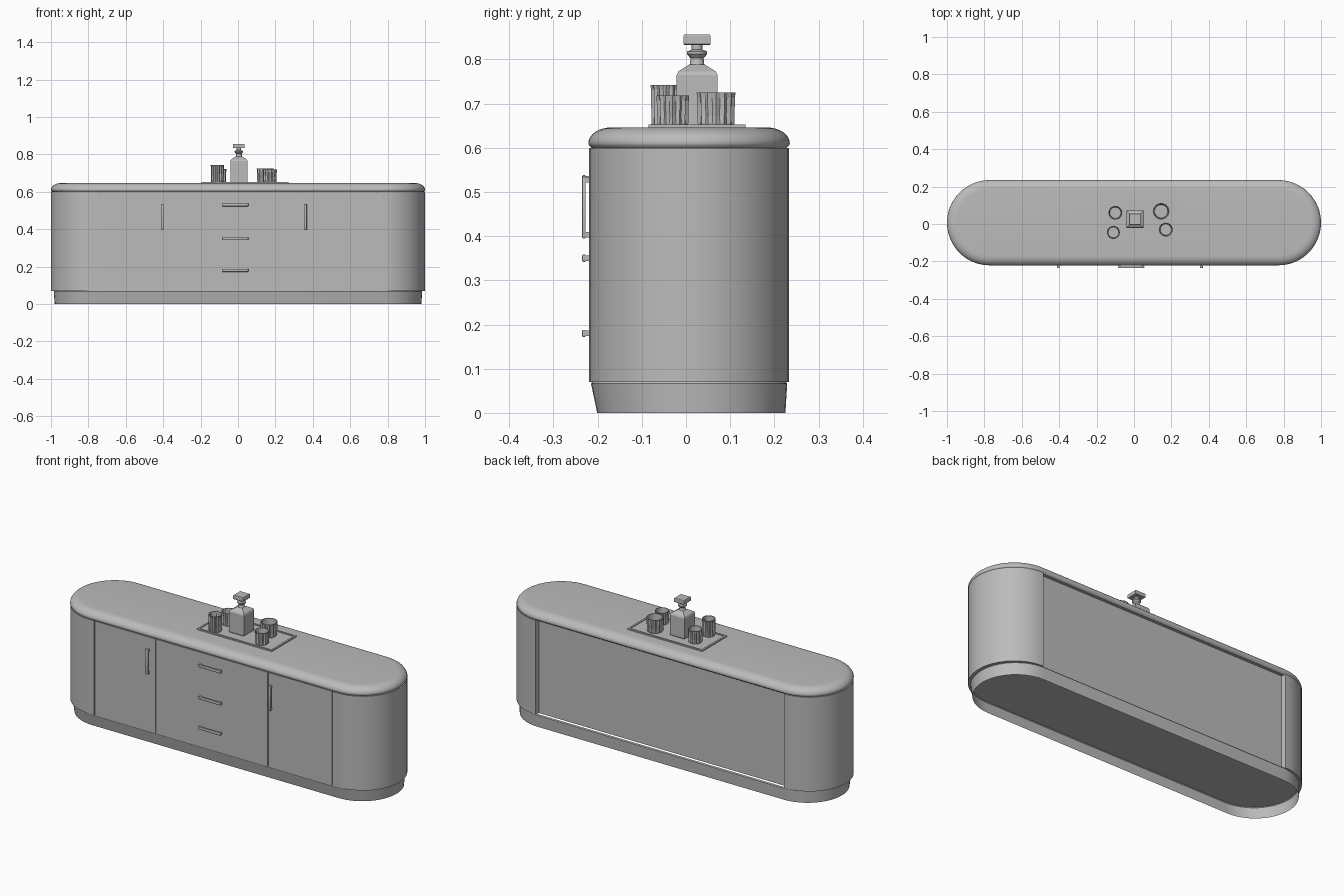
import bpy, bmesh, math
from math import pi, cos, sin

cube = bpy.data.objects.get("Cube")
if cube:
    bpy.data.objects.remove(cube)

grey = bpy.data.materials.new("plain_grey")
grey.use_nodes = True
grey.diffuse_color = (0.5, 0.5, 0.5, 1)
grey.node_tree.nodes["Principled BSDF"].inputs["Base Color"].default_value = (0.5, 0.5, 0.5, 1)

CY = 0.007      # depth centre of the cabinet
R = 0.226       # radius of the rounded ends


def finish(name, bm, smooth=True):
    bmesh.ops.recalc_face_normals(bm, faces=bm.faces)
    me = bpy.data.meshes.new(name)
    bm.to_mesh(me)
    bm.free()
    me.materials.append(grey)
    ob = bpy.data.objects.new(name, me)
    bpy.context.scene.collection.objects.link(ob)
    if smooth:
        bpy.ops.object.select_all(action='DESELECT')
        ob.select_set(True)
        bpy.context.view_layer.objects.active = ob
        bpy.ops.object.shade_smooth_by_angle(angle=math.radians(35))
    return ob


def loft(name, rings, bottom=True, top=True, smooth=True):
    """Skin a stack of equal-length closed rings."""
    bm = bmesh.new()
    loops = [[bm.verts.new(p) for p in ring] for ring in rings]
    n = len(loops[0])
    for a, b in zip(loops, loops[1:]):
        for i in range(n):
            j = (i + 1) % n
            bm.faces.new((a[i], a[j], b[j], b[i]))
    if bottom:
        bm.faces.new(loops[0])
    if top:
        bm.faces.new(loops[-1])
    return finish(name, bm, smooth)


def outline(half, r, cy, z, front=(), back=(), n=24):
    """Rounded-end plan shape, with extra points along the front and back."""
    c = half - r
    def arc(x, a):
        return [(x + r * cos(a + pi * i / n), cy + r * sin(a + pi * i / n), z) for i in range(n + 1)]
    straight = lambda pts: [(x, y, z) for x, y in pts]
    return arc(c, -pi / 2) + straight(back) + arc(-c, pi / 2) + straight(front)


def box(name, size, loc, bevel=0.0):
    bm = bmesh.new()
    bmesh.ops.create_cube(bm, size=1)
    for v in bm.verts:
        v.co = [v.co[i] * size[i] + loc[i] for i in range(3)]
    if bevel:
        bmesh.ops.bevel(bm, geom=bm.edges[:], offset=bevel, segments=2, affect='EDGES', profile=0.5)
    return finish(name, bm)


# Cabinet: door joints cut into the front, panel recess cut into the back
front_y, back_y = CY - R, CY + R
joints = []
for x in (-0.74, -0.36, 0.34, 0.74):
    joints += [(x - 0.002, front_y), (x - 0.002, front_y + 0.008),
               (x + 0.002, front_y + 0.008), (x + 0.002, front_y)]
recess = [(0.77, back_y - 0.025), (-0.77, back_y - 0.025)]
loft("cabinet_body", [outline(1.0, R, CY, z, joints, recess) for z in (0.07, 0.6)])

# Worktop with a rounded edge
edge = [(0.01, 0.598), (0.002, 0.605)]
edge += [(0.052 * (1 - cos(a)), 0.61 + 0.036 * sin(a)) for a in [pi / 16 * i for i in range(9)]]
loft("worktop", [outline(1.0 - d, R + 0.002 - d, CY, z) for d, z in edge])

# Plinth: hollow, tapering inwards to the floor
loft("plinth", [outline(0.98, 0.213, 0.012, 0), outline(0.985, 0.222, CY, 0.066),
                outline(0.98, 0.218, CY, 0.072)], bottom=False, top=False)


# Pull handles: a bar on two posts
def handle(name, x, z, length, upright):
    along = (0, 0, 1) if upright else (1, 0, 0)
    bar = [0.016, 0.008, 0.016]
    bar[2 if upright else 0] = length
    box(name + "_bar", bar, (x, -0.231, z), 0.002)
    for i, s in enumerate((-1, 1)):
        off = s * (length / 2 - 0.008)
        box(f"{name}_post_{i}", (0.012, 0.016, 0.012),
            (x + along[0] * off, -0.223, z + along[2] * off))


for z, label in ((0.53, "upper"), (0.35, "middle"), (0.18, "lower")):
    handle(label + "_drawer_handle", -0.015, z, 0.14, False)
handle("right_door_handle", -0.405, 0.465, 0.14, True)
handle("left_door_handle", 0.36, 0.465, 0.14, True)

# Serving tray with a low rim
TX, TY, TW, TD = 0.037, 0.025, 0.465, 0.22
box("tray_base", (TW, TD, 0.004), (TX, TY, 0.647))
for i, s in enumerate((-1, 1)):
    box(f"tray_long_rim_{i}", (TW, 0.01, 0.008), (TX, TY + s * (TD / 2 - 0.005), 0.649))
    box(f"tray_short_rim_{i}", (0.01, TD, 0.008), (TX + s * (TW / 2 - 0.005), TY, 0.649))


# Decanter: square bottle, round neck, square stopper
def ring(x, y, z, r, sides, turn=0.0, rib=0.0):
    pts = []
    for i in range(sides):
        a = turn + 2 * pi * i / sides
        rr = r - rib * (i % 2)
        pts.append((x + rr * cos(a), y + rr * sin(a), z))
    return pts


DX, DY = 0.005, 0.025


def squares(name, profile):
    loft(name, [ring(DX, DY, z, h * math.sqrt(2), 4, pi / 4) for h, z in profile], smooth=False)


squares("decanter_bottle", [(0.043, 0.648), (0.046, 0.652), (0.046, 0.765), (0.042, 0.773), (0.018, 0.788)])
loft("decanter_neck", [ring(DX, DY, z, r, 20) for r, z in (
    (0.022, 0.782), (0.016, 0.79), (0.015, 0.803), (0.023, 0.812),
    (0.023, 0.818), (0.012, 0.822), (0.012, 0.836))])
squares("decanter_stopper", [(0.029, 0.833), (0.031, 0.835), (0.031, 0.853), (0.029, 0.856)])

# Cut-glass tumblers: ribbed outside, hollow inside
glasses = [(-0.1, 0.06, 0.038, 0.722), (-0.11, -0.045, 0.036, 0.742),
           (0.145, 0.068, 0.045, 0.725), (0.17, -0.03, 0.038, 0.718)]
for i, (x, y, r, top) in enumerate(glasses):
    walls = [(0.85, 0.648, 0), (0.95, 0.655, 0.004), (0.95, 0.672, 0.006), (0.98, top - 0.012, 0.005),
             (1.0, top, 0.002), (0.86, top, 0), (0.78, 0.664, 0)]
    loft(f"tumbler_{i}", [ring(x, y, z, r * k, 28, 0, rib) for k, z, rib in walls], smooth=False)
